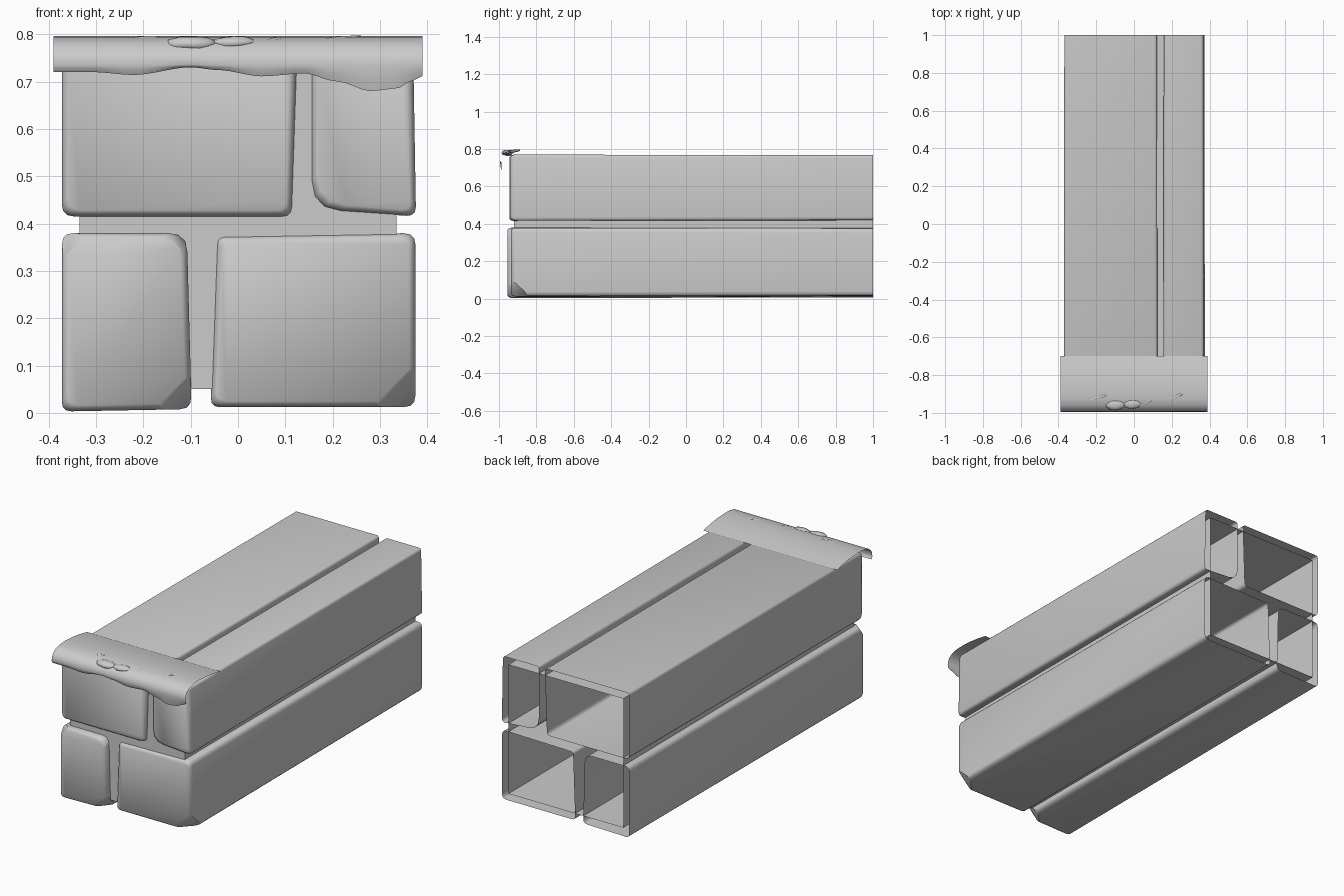
import bpy, bmesh, math
from mathutils import Vector, noise

cube = bpy.data.objects.get("Cube")
if cube:
    bpy.data.objects.remove(cube, do_unlink=True)

stone = bpy.data.materials.new("stone_grey")
stone.use_nodes = True
GREY = (0.6, 0.6, 0.6, 1)
stone.diffuse_color = GREY
stone.node_tree.nodes["Principled BSDF"].inputs["Base Color"].default_value = GREY


def finish(name, bm, angle=40):
    bmesh.ops.recalc_face_normals(bm, faces=bm.faces)
    mesh = bpy.data.meshes.new(name)
    bm.to_mesh(mesh)
    bm.free()
    mesh.materials.append(stone)
    obj = bpy.data.objects.new(name, mesh)
    bpy.context.collection.objects.link(obj)
    bpy.ops.object.select_all(action='DESELECT')
    obj.select_set(True)
    bpy.context.view_layer.objects.active = obj
    bpy.ops.object.shade_smooth_by_angle(angle=math.radians(angle))
    return obj


def rounded(corners, radii, inset):
    """Outline with a three-step arc at each corner, pulled in by inset."""
    mid = sum((Vector(c) for c in corners), Vector((0, 0))) / 4
    pts = []
    for i, c in enumerate(corners):
        c = Vector(c)
        c += Vector([math.copysign(inset, d) for d in (mid - c)])
        a = (Vector(corners[i - 1]) - Vector(corners[i])).normalized() * radii[i]
        b = (Vector(corners[(i + 1) % 4]) - Vector(corners[i])).normalized() * radii[i]
        for k in range(4):
            t = k / 3
            pts.append(c + a * (1 - t) ** 2 + b * t ** 2)
    return pts


def block(name, corners, radii, front, chips=()):
    """Long hollow stone: soft front face, open at the back."""
    bm = bmesh.new()
    rings = []
    for y, inset in ((front, 0.013), (front + 0.006, 0.005), (front + 0.022, 0), (1, 0.003)):
        rings.append([bm.verts.new((p.x, y, p.y)) for p in rounded(corners, radii, inset)])
    bm.faces.new(rings[0])
    n = len(rings[0])
    for r, s in zip(rings, rings[1:]):
        for i in range(n):
            j = (i + 1) % n
            bm.faces.new((r[i], r[j], s[j], s[i]))
    # worn corners sliced off the front
    for point, normal in chips:
        cut = bmesh.ops.bisect_plane(bm, geom=bm.verts[:] + bm.edges[:] + bm.faces[:],
                                     plane_co=point, plane_no=normal, clear_outer=True)
        edges = [e for e in cut["geom_cut"] if isinstance(e, bmesh.types.BMEdge)]
        bmesh.ops.contextual_create(bm, geom=edges)
    finish(name, bm)


block("upper_right_block", [(-.372, .415), (.113, .415), (.125, .77), (-.372, .77)],
      (.025, .02, .015, .015), -.945)
block("upper_left_block", [(.155, .43), (.376, .415), (.37, .77), (.155, .77)],
      (.06, .02, .015, .015), -.938)
block("lower_right_block", [(-.372, .003), (-.098, .008), (-.108, .38), (-.372, .38)],
      (.02, .025, .04, .025), -.955,
      [((-.175, -.955, .01), (.6, -.55, -.6)), ((-.372, -.955, .32), (-.5, -.7, .5)),
       ((-.11, -.955, .335), (.6, -.5, .6))])
block("lower_left_block", [(-.058, .012), (.375, .012), (.375, .38), (-.045, .373)],
      (.02, .025, .025, .015), -.935,
      [((.295, -.935, .025), (.6, -.55, -.6))])

# Mortar core: box open at the back
bm = bmesh.new()
bmesh.ops.create_cube(bm, size=1)
for v in bm.verts:
    v.co = (v.co.x * .67, .04 + v.co.y * 1.92, .39 + v.co.z * .68)
bmesh.ops.delete(bm, geom=[f for f in bm.faces if f.calc_center_median().y > .9], context='FACES')
finish("mortar_core", bm)

# Draped cap: thin sheet with a wavy front lip
PROFILE = [(-.70, .773), (-.76, .785), (-.82, .793), (-.88, .796), (-.925, .794), (-.96, .786),
           (-.982, .77), (-.992, .752), (-.994, .735)]
LIP = [(-.39, .72), (-.31, .72), (-.22, .714), (-.1, .73), (-.04, .724), (.05, .711),
       (.14, .717), (.21, .70), (.28, .68), (.335, .685), (.365, .7), (.39, .712)]


def lip_height(x):
    for (x0, z0), (x1, z1) in zip(LIP, LIP[1:]):
        if x <= x1 + 1e-5:
            t = (x - x0) / (x1 - x0)
            return z0 + (z1 - z0) * t * t * (3 - 2 * t)


bm = bmesh.new()
columns = []
for i in range(49):
    x = -.39 + .78 * i / 48
    low = lip_height(x)
    path = PROFILE + [(-.992, (.735 + low) / 2), (-.986, low)]
    columns.append([bm.verts.new((x, y, z)) for y, z in path])
for a, b in zip(columns, columns[1:]):
    for k in range(len(a) - 1):
        bm.faces.new((a[k], b[k], b[k + 1], a[k + 1]))
finish("draped_cap", bm, 60)


def lump(name, a, b, width, height):
    """Flattened pebble lying on the cap between two points."""
    a, b = Vector(a), Vector(b)
    d = b - a
    along = d.normalized()
    side = Vector((0, 0, 1)).cross(along).normalized()
    up = along.cross(side)
    bm = bmesh.new()
    bmesh.ops.create_icosphere(bm, subdivisions=2, radius=1)
    for v in bm.verts:
        c = v.co * (1 + .18 * noise.noise(v.co * 1.5 + a * 9))
        v.co = (a + b) / 2 + along * c.x * d.length / 2 + side * c.y * width + up * c.z * height
    finish(name, bm, 50)


# Lumps resting on the cap
lump("wide_lump_right", (-.155, -.958, .779), (-.04, -.955, .779), .03, .017)
lump("wide_lump_left", (-.06, -.953, .781), (.042, -.95, .783), .027, .014)
lump("long_sliver_right", (-.255, -.943, .786), (-.13, -.898, .793), .008, .006)
lump("short_sliver", (.05, -.962, .78), (.105, -.915, .792), .009, .007)
lump("long_sliver_left", (.168, -.948, .785), (.27, -.888, .793), .009, .007)
